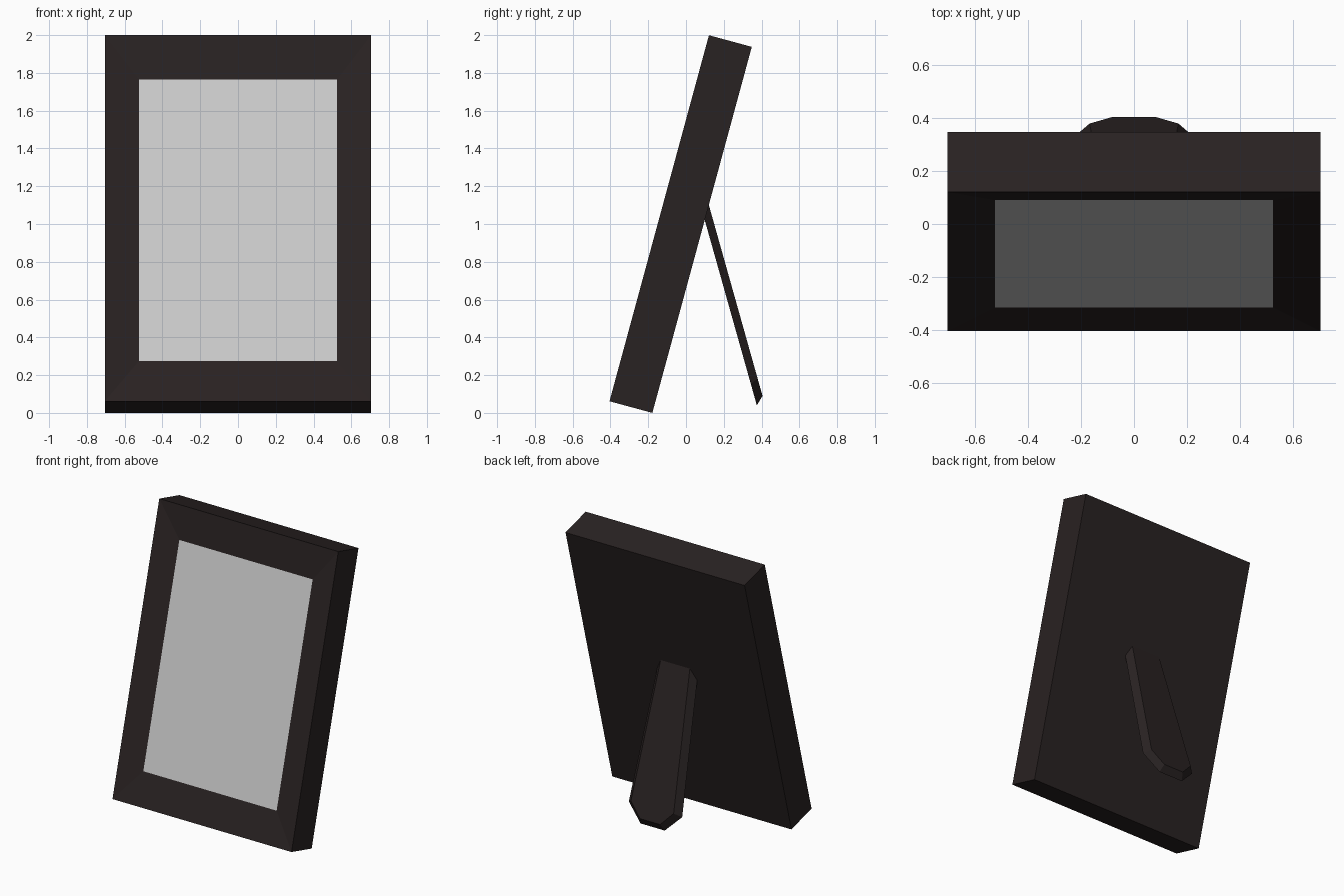
import bpy, bmesh
from math import radians

if "Cube" in bpy.data.objects:
    bpy.data.objects.remove(bpy.data.objects["Cube"])


def loft(name, rings, cap_start=True, cap_end=True):
    """Join matching rings of points with flat quads and optional end caps."""
    bm = bmesh.new()
    loops = [[bm.verts.new(p) for p in ring] for ring in rings]
    for a, b in zip(loops, loops[1:]):
        n = len(a)
        for i in range(n):
            j = (i + 1) % n
            bm.faces.new((a[i], a[j], b[j], b[i]))
    if cap_start:
        bm.faces.new(loops[0][::-1])
    if cap_end:
        bm.faces.new(loops[-1])
    bmesh.ops.recalc_face_normals(bm, faces=bm.faces)
    mesh = bpy.data.meshes.new(name)
    bm.to_mesh(mesh)
    bm.free()
    obj = bpy.data.objects.new(name, mesh)
    bpy.context.collection.objects.link(obj)
    return obj


def rect(hw, low, high, depth):
    return [(-hw, depth, low), (hw, depth, low), (hw, depth, high), (-hw, depth, high)]


def outline(half, depth):
    """Mirror a right-hand half outline across x = 0."""
    return [(x, depth, t) for x, t in half] + [(-x, depth, t) for x, t in reversed(half)]


def place(obj, location, tilt, material=None):
    obj.location = location
    obj.rotation_euler.x = radians(tilt)
    if material:
        obj.data.materials.append(material)


dark = bpy.data.materials.new("dark_wood")
dark.diffuse_color = (0.022, 0.016, 0.016, 1)
dark.use_nodes = True
dark.node_tree.nodes["Principled BSDF"].inputs["Base Color"].default_value = dark.diffuse_color

W, H, T = 0.705, 2.008, 0.235            # frame half width, height, thickness
opening = rect(0.525, 0.228, 1.774, 0.031)
frame_origin, frame_tilt = (0, -0.405, 0.0616), -15.2

# Leaning frame with a front that slopes in to the picture
frame = loft("frame", [rect(W, 0, H, T), rect(W, 0, H, 0), opening], cap_end=False)
place(frame, frame_origin, frame_tilt, dark)

# Plain grey picture panel filling the opening
picture = loft("picture", [opening], cap_start=False)
for poly in picture.data.polygons:
    if poly.normal.y > 0:
        poly.flip()
place(picture, frame_origin, frame_tilt)

# Tapered rear stand with chamfered foot and bevelled edges
stand = loft("rear_stand", [
    outline([(0.095, 0), (0.21, 0.118), (0.15, 1.16)], 0),
    outline([(0.079, 0.04), (0.168, 0.135), (0.111, 1.16)], 0.0424),
])
place(stand, (0, 0.375, 0.04), 15.7, dark)
